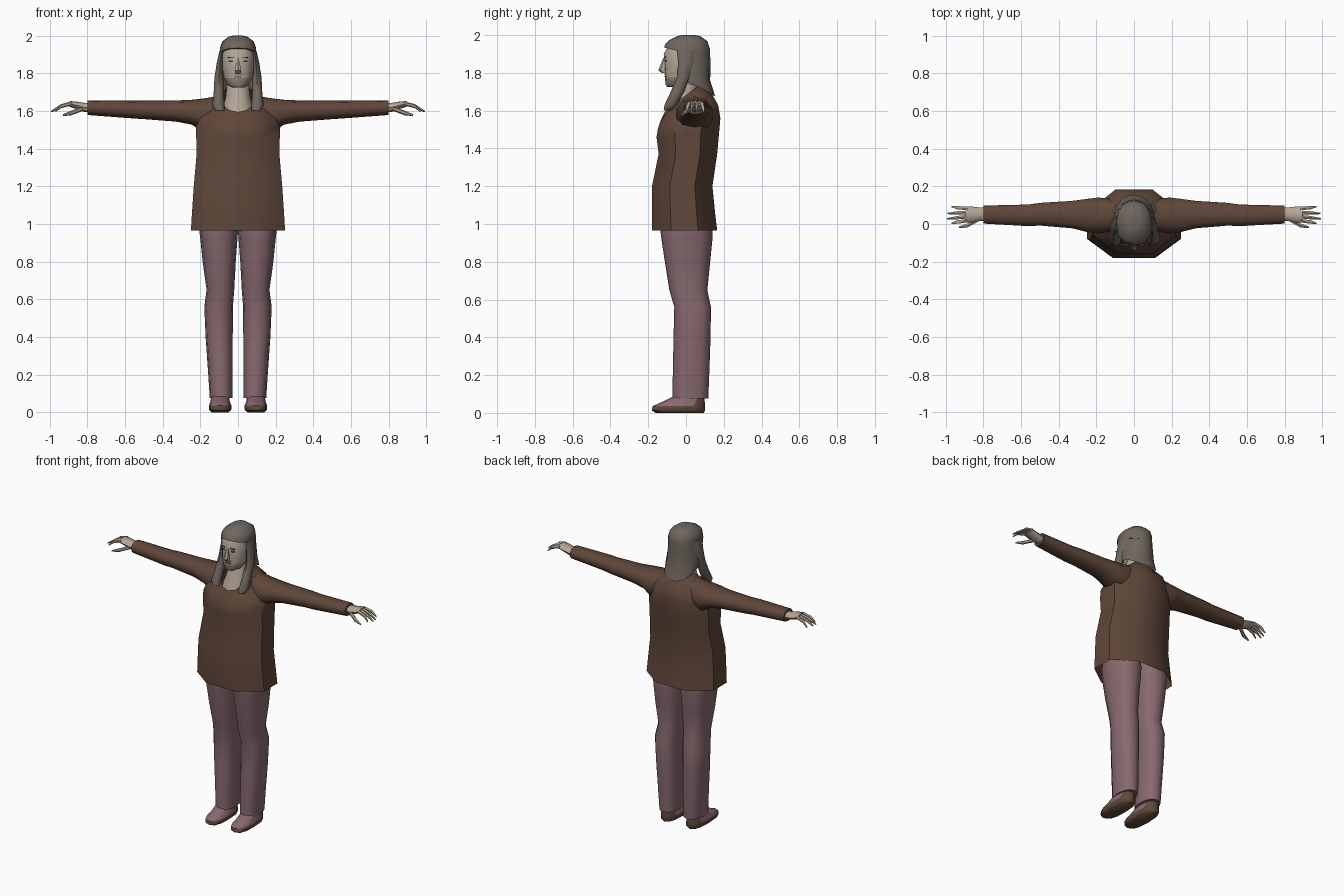
import bpy, bmesh, math
from mathutils import Vector

if "Cube" in bpy.data.objects:
    bpy.data.objects.remove(bpy.data.objects["Cube"])


def material(name, rgb):
    m = bpy.data.materials.new(name)
    m.diffuse_color = (*rgb, 1)
    m.use_nodes = True
    m.node_tree.nodes["Principled BSDF"].inputs["Base Color"].default_value = m.diffuse_color
    return m


SWEATER = material("brown wool", (0.115, 0.062, 0.041))
PANTS = material("dusty mauve", (0.245, 0.142, 0.160))
SKIN = material("pale skin", (0.46, 0.38, 0.31))
HAIR = material("grey brown hair", (0.160, 0.132, 0.112))
LEATHER = material("shoe brown", (0.115, 0.066, 0.046))
STUBBLE = material("stubble", (0.30, 0.25, 0.205))
DARK = material("dark features", (0.09, 0.065, 0.055))


def loft(name, rings, mat, closed=True, caps=True, mirror=False, angle=50):
    """Skin a row of equal-length point rings."""
    bm = bmesh.new()
    rows = [[bm.verts.new(p) for p in r] for r in rings]
    n = len(rows[0])
    for a, b in zip(rows, rows[1:]):
        for i in range(n if closed else n - 1):
            j = (i + 1) % n
            bm.faces.new((a[i], a[j], b[j], b[i]))
    if caps and closed:
        bm.faces.new(rows[0])
        bm.faces.new(rows[-1])
    bmesh.ops.recalc_face_normals(bm, faces=bm.faces)
    me = bpy.data.meshes.new(name)
    bm.to_mesh(me)
    bm.free()
    me.materials.append(mat)
    ob = bpy.data.objects.new(name, me)
    bpy.context.collection.objects.link(ob)
    if mirror:
        ob.modifiers.new("mirror", 'MIRROR')
    bpy.ops.object.select_all(action='DESELECT')
    ob.select_set(True)
    bpy.context.view_layer.objects.active = ob
    bpy.ops.object.shade_smooth_by_angle(angle=math.radians(angle))
    return ob


def unit(n=12, p=1.0):
    """Unit superellipse, starting at the front."""
    pts = []
    for i in range(n):
        a = -math.pi / 2 + 2 * math.pi * i / n
        c, s = math.cos(a), math.sin(a)
        pts.append((math.copysign(abs(c) ** p, c), math.copysign(abs(s) ** p, s)))
    return pts


Q = [(0, -1), (.45, -1), (1, -.414), (1, 0), (1, .414), (.45, 1), (0, 1)]
OCTAGON = Q + [(-x, y) for x, y in Q[5:0:-1]]


def level(shape, zf, zb, x0, x1, yf, yb):
    """Horizontal ring, with height zf at the front and zb at the back."""
    return [Vector(((x0 + x1) / 2 + u * (x1 - x0) / 2, (yf + yb) / 2 + v * (yb - yf) / 2,
                    zf + (zb - zf) * (v + 1) / 2)) for u, v in shape]


def across(shape, x, y, ry, z, rz):
    """Upright ring across the x axis."""
    return [Vector((x, y + u * ry, z + v * rz)) for u, v in shape]


# Sweater body, open at the hem, with a V collar
body = [(.965, .965, .25, -.18, .165), (1.05, 1.05, .245, -.18, .155), (1.2, 1.2, .235, -.18, .14),
        (1.37, 1.37, .22, -.145, .165), (1.46, 1.48, .222, -.156, .175), (1.50, 1.56, .222, -.15, .182),
        (1.54, 1.63, .20, -.137, .17)]
rings = [level(OCTAGON, zf, zb, -w, w, yf, yb) for zf, zb, w, yf, yb in body]
rings.append(level(unit(), 1.575, 1.70, -.145, .145, -.122, .13))
rings.append(level(unit(), 1.595, 1.745, -.092, .092, -.112, .085))
loft("sweater_body", rings, SWEATER, caps=False)

# Sleeves
sleeve = [(.10, .05, .085, 1.595, .085), (.19, .045, .10, 1.578, .088), (.245, .045, .093, 1.594, .066),
          (.33, .05, .076, 1.60, .056), (.5, .052, .063, 1.606, .049), (.56, .046, .06, 1.608, .047),
          (.8, .05, .05, 1.618, .039)]
loft("sleeve", [across(unit(10, .9), *s) for s in sleeve], SWEATER, mirror=True)

# Hands: palm, four curled fingers and a thumb
palm = [(.78, .052, .036, 1.618, .026), (.82, .052, .036, 1.62, .024), (.855, .05, .042, 1.63, .02),
        (.895, .05, .042, 1.638, .015)]
loft("palm", [across(unit(8, .85), *s) for s in palm], SKIN, mirror=True)


def digit(name, points, r):
    radii = (r, r * .95, r * .4)
    loft(name, [across(unit(6), x, y, k, z, k) for (x, y, z), k in zip(points, radii)], SKIN, mirror=True)


for name, y, tip, end in (("index_finger", .018, .003, .97), ("middle_finger", .039, .028, .992),
                          ("ring_finger", .061, .056, .99), ("little_finger", .082, .093, .97)):
    digit(name, [(.885, y, 1.64), (.94, (y + tip) / 2, 1.626), (end, tip, 1.598)], .011)
digit("thumb", [(.825, .025, 1.613), (.885, -.008, 1.59), (.93, -.018, 1.578)], .013)

# Trouser legs
leg = [(1.08, .0, .20, -.13, .13), (.96, .0, .205, -.135, .14), (.92, .003, .20, -.13, .14),
       (.80, .012, .188, -.112, .128), (.65, .02, .167, -.088, .113), (.56, .027, .179, -.062, .132),
       (.40, .028, .172, -.066, .13), (.20, .029, .158, -.07, .123), (.075, .03, .15, -.073, .118)]
loft("trouser_leg", [level(unit(12, .85), z, z, a, b, f, k) for z, a, b, f, k in leg], PANTS, mirror=True)

# Shoes: leather below, mauve upper above
shoe = [(0, .05, .14, -.16, .095), (.012, .036, .154, -.18, .10), (.036, .035, .155, -.177, .10),
        (.052, .042, .148, -.14, .10), (.09, .05, .14, -.06, .095)]
ob = loft("shoe", [level(unit(12, .8), z, z, a, b, f, k) for z, a, b, f, k in shoe], LEATHER, mirror=True)
ob.data.materials.append(PANTS)
for f in ob.data.polygons:
    f.material_index = int(f.center.z > .04 and f.center.y < .05)

# Neck and upper chest
neck = [(1.55, 1.60, .085, -.11, .05), (1.61, 1.64, .08, -.095, .05), (1.67, 1.67, .066, -.07, .06),
        (1.78, 1.78, .055, -.045, .07)]
loft("neck", [level(unit(), a, b, -w, w, f, k) for a, b, w, f, k in neck], SKIN)

# Head, with stubble along the jaw
head = [(1.725, .03, -.10, -.04), (1.738, .055, -.108, .0), (1.775, .075, -.112, .05),
        (1.83, .085, -.113, .09), (1.90, .086, -.118, .10), (1.95, .078, -.09, .10)]
ob = loft("head", [level(unit(12, .9), z, z, -w, w, f, k) for z, w, f, k in head], SKIN)
ob.data.materials.append(STUBBLE)
for f in ob.data.polygons:
    f.material_index = int(f.center.z < 1.77)

# Nose
nose = [(1.88, .008, -.12, -.10), (1.815, .018, -.146, -.10), (1.80, .014, -.13, -.10)]
loft("nose", [level(unit(6), z, z, -w, w, f, k) for z, w, f, k in nose], SKIN)


def plate(name, x0, x1, z0, z1, y, mat, mirror):
    shape = [(-1, -1), (1, -1), (1, 1), (-1, 1)]
    loft(name, [level(shape, z, z, x0, x1, y - .0045, y + .0045) for z in (z0, z1)], mat, mirror=mirror)


# Thin face details
plate("eye", .026, .048, 1.861, 1.869, -.109, DARK, True)
plate("eyebrow", .02, .052, 1.881, 1.886, -.110, HAIR, True)
plate("moustache", -.022, .022, 1.790, 1.797, -.110, STUBBLE, False)
plate("mouth", -.018, .018, 1.778, 1.783, -.109, DARK, False)

# Hair cap
cap = [(1.935, 1.87, .098, -.116, .127), (1.955, 1.93, .094, -.108, .125), (1.972, 1.968, .083, -.092, .113),
       (1.995, 1.995, .05, -.045, .075), (2.0, 2.0, .03, -.02, .05)]
loft("hair_cap", [level(unit(12, .9), a, b, -w, w, f, k) for a, b, w, f, k in cap], HAIR)

# Hair hanging down the back, an open sheet
back = [(1.92, 1.93, .098, -.01, .126), (1.84, 1.85, .104, .0, .13), (1.78, 1.76, .112, .02, .128),
        (1.74, 1.675, .105, .045, .155)]
rings = []
for zs, zb, w, yc, yb in back:
    row = []
    for i in range(11):
        a = math.radians(-15 + 21 * i)
        s = math.sin(a)
        row.append(Vector((w * math.cos(a), yc + (yb - yc) * s, zs + (zb - zs) * max(s, 0))))
    rings.append(row)
loft("back_hair", rings, HAIR, closed=False)

# Front locks falling over the shoulders
lock = [(1.92, .086, .0, .012, .05), (1.86, .094, .0, .018, .042), (1.78, .101, -.012, .024, .034),
        (1.70, .102, -.045, .027, .036), (1.63, .104, -.08, .033, .034), (1.602, .096, -.098, .024, .02)]
loft("front_lock", [level(unit(8), z, z, x - rx, x + rx, y - ry, y + ry) for z, x, y, rx, ry in lock],
     HAIR, mirror=True)
